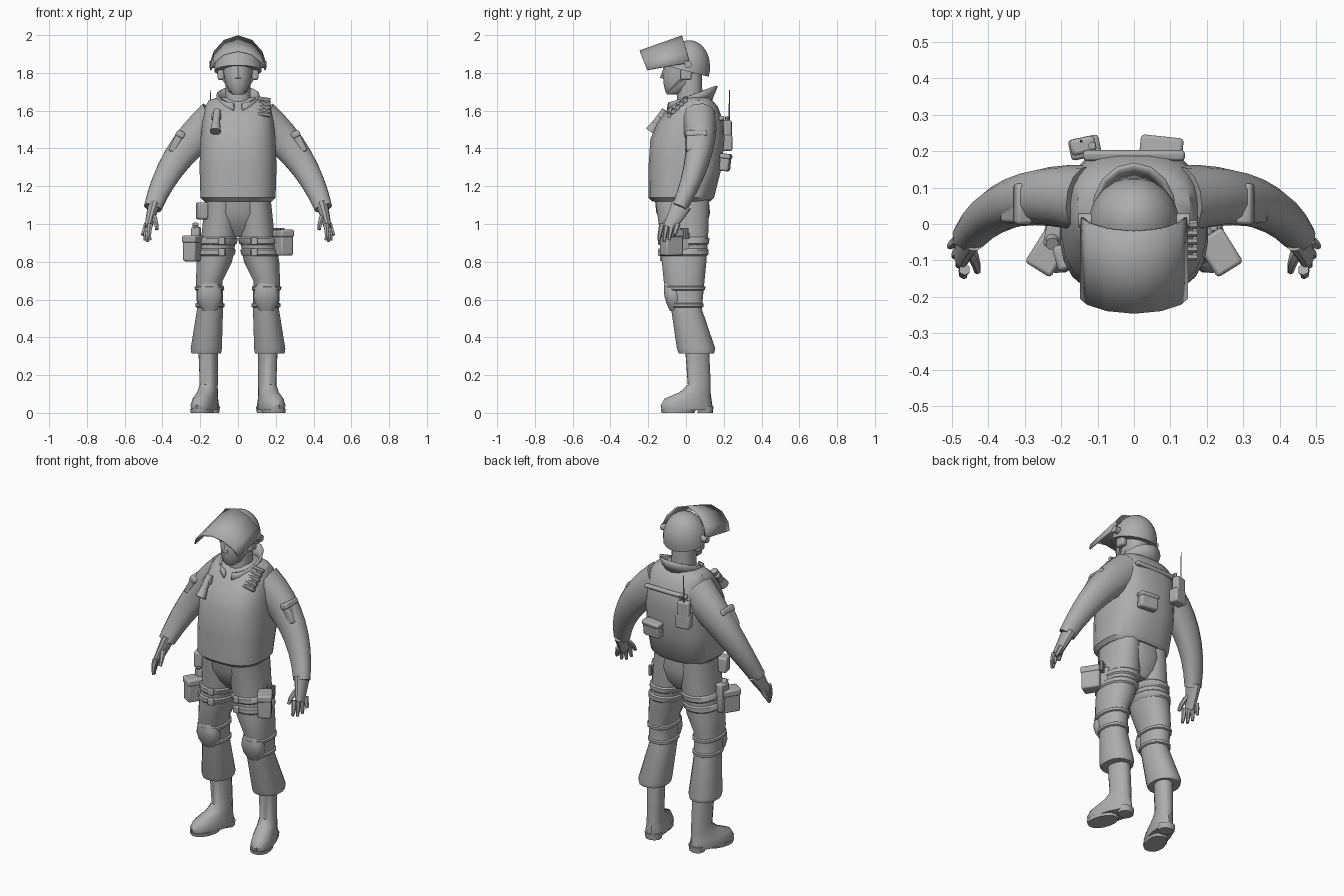
import bpy, bmesh
from math import sin, cos, pi, radians, copysign
from mathutils import Vector, Matrix

old = bpy.data.objects.get("Cube")
if old:
    bpy.data.objects.remove(old)

grey = bpy.data.materials.new("plain grey")
grey.use_nodes = True
tone = (.42, .42, .42, 1)
grey.diffuse_color = tone
grey.node_tree.nodes["Principled BSDF"].inputs["Base Color"].default_value = tone
parts = []


def finish(name, bm):
    bmesh.ops.recalc_face_normals(bm, faces=bm.faces)
    mesh = bpy.data.meshes.new(name)
    bm.to_mesh(mesh)
    bm.free()
    mesh.materials.append(grey)
    part = bpy.data.objects.new(name, mesh)
    bpy.context.collection.objects.link(part)
    parts.append(part)
    return part


def skin(name, rings, sides=16, power=.9):
    """Join rings of (centre, width vector, depth vector) into a closed skin."""
    bm = bmesh.new()
    loops = []
    for centre, wide, deep in rings:
        loop = []
        for k in range(sides):
            angle = 2 * pi * (k + .5) / sides
            c, s = (copysign(abs(w) ** power, w) for w in (cos(angle), sin(angle)))
            loop.append(bm.verts.new(centre + wide * c + deep * s))
        loops.append(loop)
    for low, high in zip(loops, loops[1:]):
        for k in range(sides):
            bm.faces.new((low[k - 1], low[k], high[k], high[k - 1]))
    bm.faces.new(loops[0])
    bm.faces.new(loops[-1])
    return finish(name, bm)


def ring(z, half, front, back, x=0):
    """Level ring given by its half width and its front and back limits."""
    return (Vector((x, (front + back) / 2, z)), Vector((half, 0, 0)), Vector((0, (back - front) / 2, 0)))


def tube(name, start, bend, end, radius, tip, flat=1, steps=6, sides=12):
    """Tapered limb along a curve; flat widens or narrows it front to back."""
    start, bend, end = Vector(start), Vector(bend), Vector(end)
    rings = []
    for k in range(steps + 1):
        t = k / steps
        first, second = start.lerp(bend, t), bend.lerp(end, t)
        along = (second - first).normalized()
        wide = Vector((0, 1, 0)).cross(along).normalized()
        size = radius + (tip - radius) * t
        rings.append((first.lerp(second, t), wide * size, along.cross(wide) * size * flat))
    return skin(name, rings, sides)


def rod(name, start, end, radius, tip, sides=10):
    return tube(name, start, Vector(start).lerp(Vector(end), .5), end, radius, tip, steps=1, sides=sides)


def box(name, at, size, turn=(0, 0, 0), bevel=.01):
    bm = bmesh.new()
    bmesh.ops.create_cube(bm, size=1, matrix=Matrix.Diagonal((*size, 1)))
    part = finish(name, bm)
    part.location = at
    part.rotation_euler = [radians(angle) for angle in turn]
    edge = part.modifiers.new("bevel", 'BEVEL')
    edge.width = bevel
    edge.segments = 2
    return part


def pouch(name, at, size, turn=(0, 0, 0)):
    """Box with a slightly larger flap over its top."""
    box(name, at, size, turn)
    wide, deep, tall = size
    lid = box(name + "_flap", at, (wide + .008, deep + .008, tall * .3), turn)
    lid.location += lid.rotation_euler.to_matrix() @ Vector((0, 0, tall * .37))


def sheet(name, shape, columns, thickness):
    """Curved plate from a shape of u in -1..1 and v in 0..1."""
    bm = bmesh.new()
    lines = [[bm.verts.new(shape(2 * k / columns - 1, v)) for v in (0, .5, 1)] for k in range(columns + 1)]
    for one, two in zip(lines, lines[1:]):
        for j in range(2):
            bm.faces.new((one[j], two[j], two[j + 1], one[j + 1]))
    plate = finish(name, bm).modifiers.new("thickness", 'SOLIDIFY')
    plate.thickness = thickness
    plate.offset = 0


def leg_ring(rings, z, margin):
    """Ring of the leg at any height, widened by a margin."""
    for low, high in zip(rings, rings[1:]):
        if low[0].z <= z <= high[0].z:
            t = (z - low[0].z) / (high[0].z - low[0].z)
            centre, wide, deep = (a.lerp(b, t) for a, b in zip(low, high))
            return centre, wide + wide.normalized() * margin, deep + deep.normalized() * margin


def strap(name, rings, z, tall):
    skin(name, [leg_ring(rings, z + tall * level, margin)
                for level, margin in ((-.5, 0), (-.3, .008), (.3, .008), (.5, 0))])


# Vest, pelvis and neck
skin("vest", [ring(z=1.12, half=.18, front=-.18, back=.13), ring(z=1.14, half=.2, front=-.2, back=.15),
              ring(z=1.3, half=.205, front=-.2, back=.19), ring(z=1.45, half=.2, front=-.19, back=.205),
              ring(z=1.54, half=.19, front=-.15, back=.2), ring(z=1.62, half=.175, front=-.085, back=.17),
              ring(z=1.655, half=.155, front=-.04, back=.14), ring(z=1.67, half=.11, front=-.02, back=.12)],
     sides=24, power=.75)
skin("pelvis", [ring(z=.93, half=.06, front=-.08, back=.08), ring(z=.98, half=.14, front=-.12, back=.11),
                ring(z=1.06, half=.17, front=-.16, back=.13), ring(z=1.16, half=.17, front=-.17, back=.12)])
rod("neck", (0, .02, 1.6), (0, .02, 1.8), .07, .065, sides=16)


# Flared collar, open at the throat
def collar(u, v):
    angle = u * radians(168)
    return (sin(angle) * (.1 + .01 * v), .015 + .02 * v + cos(angle) * (.115 + .013 * v),
            1.625 + .06 * v + cos(angle) * (.025 + .02 * v))


sheet("collar", collar, columns=14, thickness=.012)
box("back_yoke", at=(0, .188, 1.56), size=(.28, .03, .025), turn=(12, 0, 0))

# Head, helmet and raised visor
skin("head", [ring(z=1.685, half=.03, front=-.1, back=-.04), ring(z=1.7, half=.05, front=-.11, back=0),
              ring(z=1.74, half=.066, front=-.12, back=.05), ring(z=1.8, half=.078, front=-.125, back=.09),
              ring(z=1.9, half=.075, front=-.09, back=.09)], power=1)
rod("nose", (0, -.12, 1.77), (0, -.11, 1.83), .018, .008, sides=6)
dome = [ring(z=0, half=.11, front=-.11, back=.11)]
for k in range(9):
    rise = radians(k * 10.8)
    reach = .126 * cos(rise)
    dome.append(ring(z=.165 * sin(rise), half=reach, front=-reach, back=reach))
helmet = skin("helmet", dome, sides=20, power=1)
helmet.location.z = 1.81
helmet.rotation_euler.x = radians(-14)


def visor(u, v):
    arch = max(cos(u * pi / 2), 0) ** 1.3
    back = Vector((0, .02 - .04 * arch, 1.855 + .14 * arch))
    front = Vector((0, -.205 - .04 * arch, 1.815 + .1 * arch))
    return back.lerp(front, v) + Vector((.145 * sin(u * pi / 2), 0, 0))


sheet("visor", visor, columns=6, thickness=.008)

for s, side in ((1, "left"), (-1, "right")):
    # Head fittings
    rod(side + "_visor_hinge", (s * .11, .01, 1.845), (s * .152, .01, 1.845), .02, .02)
    box(side + "_ear_guard", at=(s * .09, 0, 1.79), size=(.035, .06, .055))
    rod(side + "_chin_strap", (s * .085, -.01, 1.78), (s * .035, -.09, 1.7), .008, .008, sides=6)
    rod(side + "_eye", (s * .032, -.1, 1.82), (s * .032, -.122, 1.82), .014, .009, sides=8)

    # Arm, with a pouch on the outside
    tube(side + "_sleeve", (s * .12, .068, 1.55), (s * .355, .105, 1.375), (s * .452, -.035, 1.085),
         radius=.11, tip=.048, flat=.86, steps=8, sides=14)
    pouch(side + "_arm_pouch", at=(s * .325, .055, 1.435), size=(.04, .105, .12), turn=(0, s * -27, 0))

    # Gloved hand with spread fingers
    tube(side + "_palm", (s * .445, -.025, 1.1), (s * .46, -.05, 1.05), (s * .475, -.09, .98),
         radius=.032, tip=.02, flat=1.7)
    for k, name in enumerate(("index", "middle", "ring", "little")):
        root = Vector((.465 + .006 * k, .027 * k - .125, 1))
        bend = root + Vector((.01 + .003 * k, -.015, -.05))
        tip = root + Vector((.008 * k, -.018, .009 * (k - 1) ** 2 - .095))
        for point in (root, bend, tip):
            point.x *= s
        tube(side + "_" + name + "_finger", root, bend, tip, radius=.016, tip=.008, steps=3, sides=6)
    tube(side + "_thumb", (s * .455, -.06, 1.05), (s * .43, -.11, 1.02), (s * .43, -.13, .97),
         radius=.018, tip=.009, steps=3, sides=6)

    # Trouser leg
    leg = [ring(z=.315, half=.08, front=-.04, back=.15, x=s * .168),
           ring(z=.34, half=.084, front=-.05, back=.157, x=s * .168),
           ring(z=.55, half=.07, front=-.08, back=.085, x=s * .148),
           ring(z=.7, half=.072, front=-.12, back=.1, x=s * .152),
           ring(z=.8, half=.095, front=-.13, back=.11, x=s * .125),
           ring(z=.95, half=.096, front=-.14, back=.12, x=s * .098),
           ring(z=1.13, half=.085, front=-.165, back=.125, x=s * .09)]
    skin(side + "_trouser_leg", leg)

    # Leg straps, buckles and knee pad
    for z in (.91, .85):
        strap(side + "_thigh_strap", leg, z, tall=.04)
        box(side + "_strap_buckle", at=(s * .085, -.138, z), size=(.035, .02, .04), bevel=.005)
    for z in (.66, .57):
        strap(side + "_knee_strap", leg, z, tall=.025)
    pad = []
    for k in range(5):
        swell = sin(pi * (k + .6) / 5.2) ** .6
        pad.append(ring(z=.54 + .04 * k, half=.07 * swell, front=-.067 - .035 * swell - .007 * k,
                        back=-.02, x=s * .15))
    skin(side + "_knee_pad", pad, sides=12, power=.8)

    # Boot with sole and heel, toes turned out
    boot = [skin(side + "_boot", [ring(z=.015, half=.06, front=-.2, back=.08),
                                  ring(z=.04, half=.063, front=-.207, back=.08),
                                  ring(z=.075, half=.056, front=-.185, back=.075),
                                  ring(z=.11, half=.05, front=-.1, back=.07),
                                  ring(z=.15, half=.046, front=-.055, back=.07),
                                  ring(z=.35, half=.05, front=-.07, back=.06)], sides=14),
            skin(side + "_sole", [ring(z=0, half=.058, front=-.2, back=-.02),
                                  ring(z=.02, half=.06, front=-.205, back=-.01)], sides=14),
            skin(side + "_heel", [ring(z=0, half=.045, front=0, back=.08),
                                  ring(z=.035, half=.05, front=0, back=.083)], sides=12)]
    for part in boot:
        part.location = (s * .157, .063, 0)
        part.rotation_euler.z = s * radians(17)

    # Thigh pouch on its mounting plate
    height = .885 + .015 * s
    pouch(side + "_thigh_pouch", at=(s * .235, -.078, height), size=(.075, .105, .135), turn=(0, 0, s * 32))
    box(side + "_pouch_mount", at=(s * .205, -.04, height), size=(.03, .12, .11), turn=(0, 0, s * 15))

# Holster, spare rounds and belt pouch
box("holster", at=(-.222, -.03, .9), size=(.045, .07, .17), turn=(0, 0, -10))
rod("holster_grip", (-.225, -.03, .95), (-.225, -.055, 1), .018, .018)
for k in range(3):
    x, y = .2 + .018 * k, .012 * k - .02
    rod("spare_round", (x, y, .92), (x, y, .98), .01, .01, sides=8)
box("belt_pouch", at=(-.19, -.09, 1.07), size=(.055, .07, .09), turn=(0, 0, 15))

# Chest torch and shoulder cartridges
rod("torch_body", (-.11, -.11, 1.6), (-.118, -.165, 1.525), .02, .02)
rod("torch_head", (-.117, -.16, 1.53), (-.12, -.187, 1.49), .022, .03)
box("torch_clip", at=(-.115, -.125, 1.57), size=(.05, .03, .03), turn=(40, 0, 0), bevel=.005)
box("cartridge_strip", at=(.14, -.04, 1.62), size=(.045, .11, .015), turn=(42, 0, 0), bevel=.004)
for k in range(5):
    y, z = .022 * k - .09, 1.585 + .02 * k
    rod("cartridge", (.105, y, z), (.172, y, z - .01), .012, .012, sides=8)

# Back radio with aerial, and back pouch
box("radio", at=(-.14, .215, 1.47), size=(.07, .045, .16), turn=(0, 0, 12))
box("radio_holder", at=(-.135, .21, 1.43), size=(.085, .058, .085), turn=(0, 0, 12))
rod("radio_knob", (-.115, .215, 1.54), (-.115, .215, 1.57), .01, .01, sides=8)
rod("aerial", (-.145, .228, 1.54), (-.145, .23, 1.71), .004, .002, sides=6)
pouch("back_pouch", at=(.075, .208, 1.325), size=(.11, .05, .09), turn=(-6, 0, -6))

# Smooth shading with sharp edges
bpy.ops.object.select_all(action='DESELECT')
for part in parts:
    part.select_set(True)
bpy.context.view_layer.objects.active = parts[0]
bpy.ops.object.shade_smooth_by_angle(angle=radians(40))
